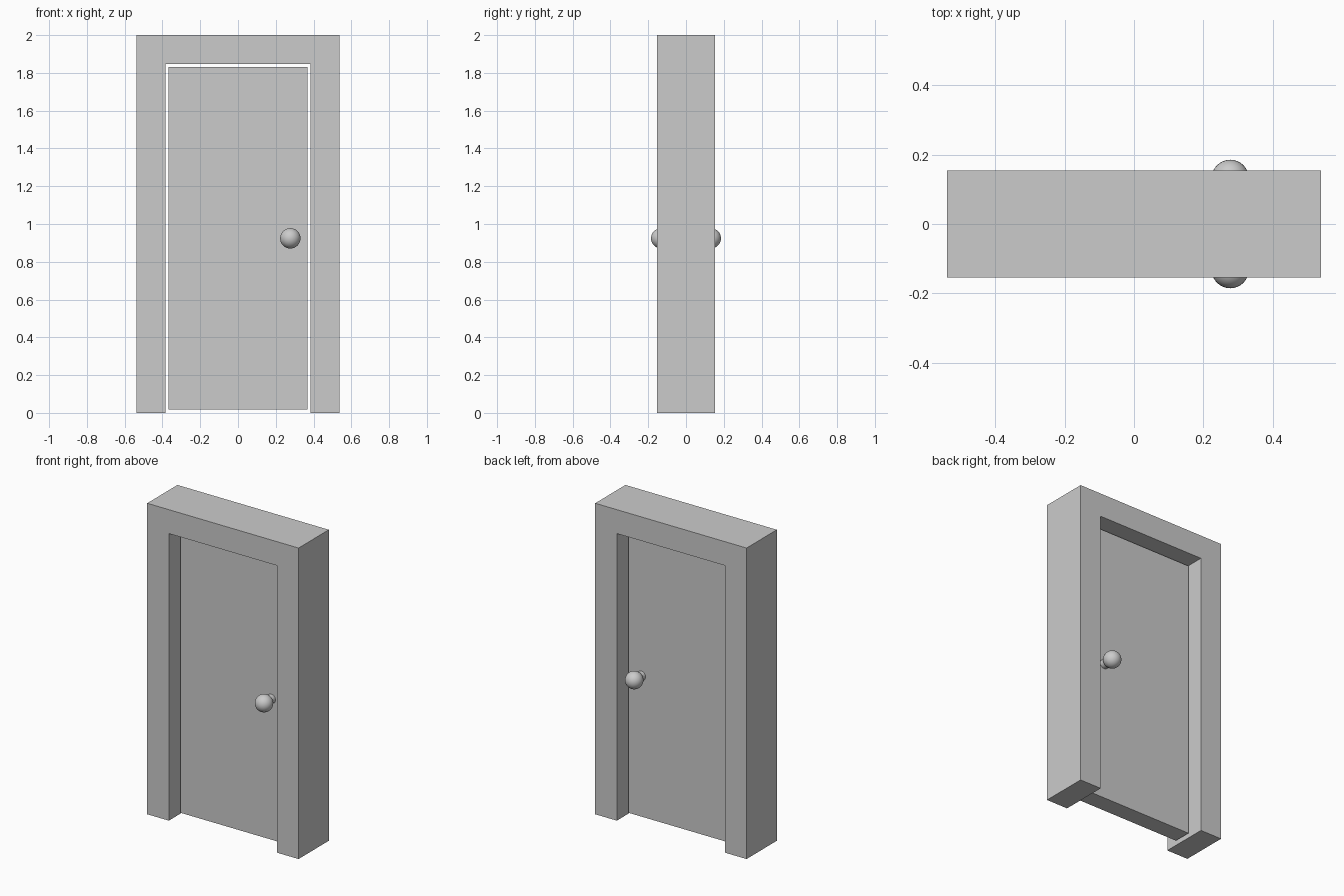
import bpy, bmesh, math

if "Cube" in bpy.data.objects:
    bpy.data.objects.remove(bpy.data.objects["Cube"])

U = 2 / 26              # design module
HALF_W, DEPTH = 7 * U, 4 * U
INNER, HEAD = 5 * U, 24 * U
GAP, DOOR_T = 0.0154, 0.115
KNOB_X, KNOB_Z, KNOB_Y, KNOB_R = 0.277, 0.924, 0.131, 0.054


def extrude_profile(name, points, depth):
    """Extrude an x/z outline along y, centred on y = 0."""
    bm = bmesh.new()
    face = bm.faces.new([bm.verts.new((x, -depth / 2, z)) for x, z in points])
    result = bmesh.ops.extrude_face_region(bm, geom=[face])
    moved = [v for v in result["geom"] if isinstance(v, bmesh.types.BMVert)]
    bmesh.ops.translate(bm, verts=moved, vec=(0, depth, 0))
    bmesh.ops.recalc_face_normals(bm, faces=bm.faces)
    mesh = bpy.data.meshes.new(name)
    bm.to_mesh(mesh)
    bm.free()
    obj = bpy.data.objects.new(name, mesh)
    bpy.context.collection.objects.link(obj)
    return obj


# Door frame: one piece, open at the floor
half = [(INNER, HEAD), (INNER, 0), (HALF_W, 0), (HALF_W, 2)]
extrude_profile("door_frame", half + [(-x, z) for x, z in reversed(half)], DEPTH)

# Door panel with an even gap all round
w = INNER - GAP
extrude_profile("door_panel", [(-w, 0.018), (w, 0.018), (w, HEAD - GAP), (-w, HEAD - GAP)], DOOR_T)

# Knob and its neck on each face
for side, label in ((-1, "front"), (1, "back")):
    inner = DOOR_T / 2 - 0.005
    bpy.ops.mesh.primitive_cylinder_add(
        vertices=32, radius=0.03, depth=KNOB_Y - inner,
        location=(KNOB_X, side * (KNOB_Y + inner) / 2, KNOB_Z),
        rotation=(math.pi / 2, 0, 0))
    bpy.context.object.name = label + "_knob_neck"
    bpy.ops.object.shade_smooth_by_angle()

    bpy.ops.mesh.primitive_uv_sphere_add(
        segments=32, ring_count=16, radius=KNOB_R,
        location=(KNOB_X, side * KNOB_Y, KNOB_Z))
    bpy.context.object.name = label + "_knob"
    bpy.ops.object.shade_smooth_by_angle()
